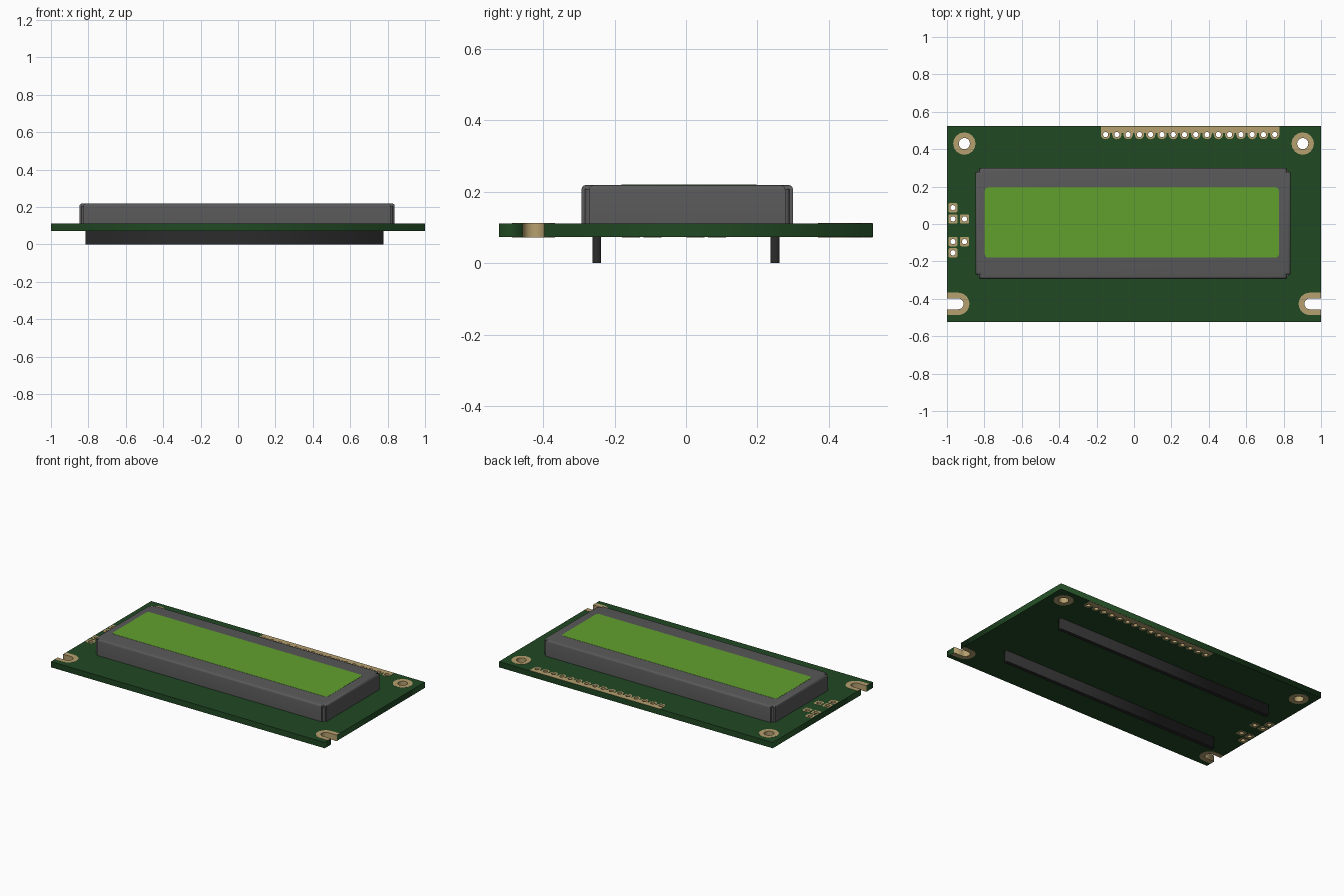
import bpy
import bmesh
from math import cos, sin, pi

cube = bpy.data.objects.get("Cube")
if cube:
    bpy.data.objects.remove(cube, do_unlink=True)


def material(name, r, g, b):
    m = bpy.data.materials.new(name)
    m.use_nodes = True
    m.diffuse_color = (r, g, b, 1)
    m.node_tree.nodes["Principled BSDF"].inputs["Base Color"].default_value = (r, g, b, 1)
    return m


GREEN = material("board green", 0.015, 0.066, 0.017)
GOLD = material("pad gold", 0.47, 0.35, 0.16)
GREY = material("bezel grey", 0.1, 0.1, 0.1)
LIME = material("screen lime", 0.12, 0.35, 0.027)
BLACK = material("bar black", 0.026, 0.025, 0.026)


def add(name, mesh, mat):
    obj = bpy.data.objects.new(name, mesh)
    bpy.context.collection.objects.link(obj)
    mesh.materials.clear()
    mesh.materials.append(mat)
    return obj


def arc(x, y, r, start=0, end=2 * pi, n=16):
    return [(x + r * cos(start + (end - start) * i / n),
             y + r * sin(start + (end - start) * i / n)) for i in range(n + 1)]


def ring(x, y, r):
    return arc(x, y, r)[:-1]


def rect(x0, x1, y0, y1, r=0):
    if not r:
        return [(x0, y0), (x1, y0), (x1, y1), (x0, y1)]
    corners = [(x1 - r, y1 - r), (x0 + r, y1 - r), (x0 + r, y0 + r), (x1 - r, y0 + r)]
    return [p for i, (x, y) in enumerate(corners)
            for p in arc(x, y, r, i * pi / 2, (i + 1) * pi / 2, 4)]


def plate(name, loops, z0, z1, mat):
    """Extrude closed outlines; inner outlines become holes."""
    curve = bpy.data.curves.new(name, "CURVE")
    curve.dimensions = "2D"
    curve.fill_mode = "BOTH"
    curve.extrude = (z1 - z0) / 2
    for loop in loops:
        s = curve.splines.new("POLY")
        s.points.add(len(loop) - 1)
        for p, (x, y) in zip(s.points, loop):
            p.co = (x, y, 0, 1)
        s.use_cyclic_u = True
    temp = bpy.data.objects.new(name + " outline", curve)
    bpy.context.collection.objects.link(temp)
    bpy.context.view_layer.update()
    mesh = bpy.data.meshes.new_from_object(temp)
    bpy.data.objects.remove(temp, do_unlink=True)
    obj = add(name, mesh, mat)
    obj.location.z = (z0 + z1) / 2
    return obj


Z0, Z1 = 0.073, 0.111          # board faces
P0, P1 = Z0 - 0.001, Z1 + 0.001  # plated pads stand just proud
HALF = 0.523
PITCH = 0.0603
GAP = 0.002                    # board clearance around plated walls
SLOT_X, SLOT_Y = 0.94, -0.427
pins = [(-0.152 + PITCH * i, 0.478) for i in range(16)]
side_pads = [(-0.968, 0.087), (-0.968, 0.027), (-0.906, 0.027),
             (-0.968, -0.094), (-0.906, -0.094), (-0.968, -0.154)]
mounts = [(-0.907, 0.43), (0.902, 0.43)]


def slot(side, r, edge=1):
    """Open slot outline, listed from bottom to top."""
    pts = [(edge, SLOT_Y - r)] + arc(SLOT_X, SLOT_Y, r, 1.5 * pi, 0.5 * pi, 12) + [(edge, SLOT_Y + r)]
    return [(side * x, y) for x, y in pts]


# Circuit board with slots and drilled holes
outline = ([(-1, -HALF), (1, -HALF)] + slot(1, 0.029 + GAP)
           + [(1, HALF), (-1, HALF)] + slot(-1, 0.029 + GAP)[::-1])
holes = [ring(x, y, 0.014 + GAP) for x, y in pins + side_pads]
holes += [ring(x, y, 0.03 + GAP) for x, y in mounts]
plate("circuit_board", [outline] + holes, Z0, Z1, GREEN)

# Mounting pads
for label, side, (x, y) in zip(("right", "left"), (-1, 1), mounts):
    plate(label + "_mounting_ring", [ring(x, y, 0.06), ring(x, y, 0.03)], P0, P1, GOLD)
    plate(label + "_slot_pad", [slot(side, 0.06, 0.999) + slot(side, 0.029, 0.999)[::-1]],
          P0, P1, GOLD)

# Scalloped connector strip along the back edge
R = 0.025
strip = []
for x, y in pins:
    strip += [(x - R, y + 0.008)] + arc(x, y, R, pi, 2 * pi, 8) + [(x + R, y + 0.008)]
strip += [(pins[-1][0] + R, HALF - 0.001), (pins[0][0] - R, HALF - 0.001)]
plate("connector_strip", [strip] + [ring(x, y, 0.014) for x, y in pins], P0, P1, GOLD)

# Small jumper pads on the side
for i, (x, y) in enumerate(side_pads):
    plate(f"jumper_pad_{i + 1}", [rect(x - R, x + R, y - R, y + R, 0.01), ring(x, y, 0.014)],
          P0, P1, GOLD)

# Metal bezel: notched corners, rounded upper rim
x0, x1, y0, y1, n = -0.848, 0.838, -0.293, 0.3, 0.022
TOP = 0.219
bezel = [(x0 + n, y0), (x1 - n, y0), (x1 - n, y0 + n), (x1, y0 + n), (x1, y1 - n), (x1 - n, y1 - n),
         (x1 - n, y1), (x0 + n, y1), (x0 + n, y1 - n), (x0, y1 - n), (x0, y0 + n), (x0 + n, y0 + n)]
bm = bmesh.new()
base = bm.faces.new([bm.verts.new((x, y, Z1)) for x, y in bezel])
ext = bmesh.ops.extrude_face_region(bm, geom=[base], use_keep_orig=True)
bmesh.ops.translate(bm, vec=(0, 0, TOP - Z1),
                    verts=[g for g in ext["geom"] if isinstance(g, bmesh.types.BMVert)])
rim = [e for e in bm.edges if all(v.co.z > TOP - 0.001 for v in e.verts)]
bmesh.ops.bevel(bm, geom=rim, offset=0.014, segments=3, profile=0.5, affect="EDGES")
bmesh.ops.recalc_face_normals(bm, faces=bm.faces)
mesh = bpy.data.meshes.new("bezel")
bm.to_mesh(mesh)
bm.free()
frame = add("bezel", mesh, GREY)
# Corner posts fill part of each notch
for i, (x, y) in enumerate([(x0, y0), (x1, y0), (x1, y1), (x0, y1)]):
    cx = x + (n if x < 0 else -n)
    cy = y + (n if y < 0 else -n)
    plate(f"bezel_corner_{i + 1}", [ring(cx, cy, 0.012)], Z1, TOP - 0.012, GREY)

# Display window
plate("screen", [rect(-0.798, 0.775, -0.18, 0.197, 0.02)], TOP - 0.004, TOP + 0.001, LIME)

# Support bars underneath
for label, y in (("front", -0.25), ("back", 0.249)):
    plate(label + "_support_bar", [rect(-0.816, 0.779, y - 0.012, y + 0.012)], 0, Z0, BLACK)

# Smooth the rounded rim, keep creases sharp
bpy.ops.object.select_all(action="DESELECT")
frame.select_set(True)
bpy.context.view_layer.objects.active = frame
bpy.ops.object.shade_smooth_by_angle(angle=0.6)
